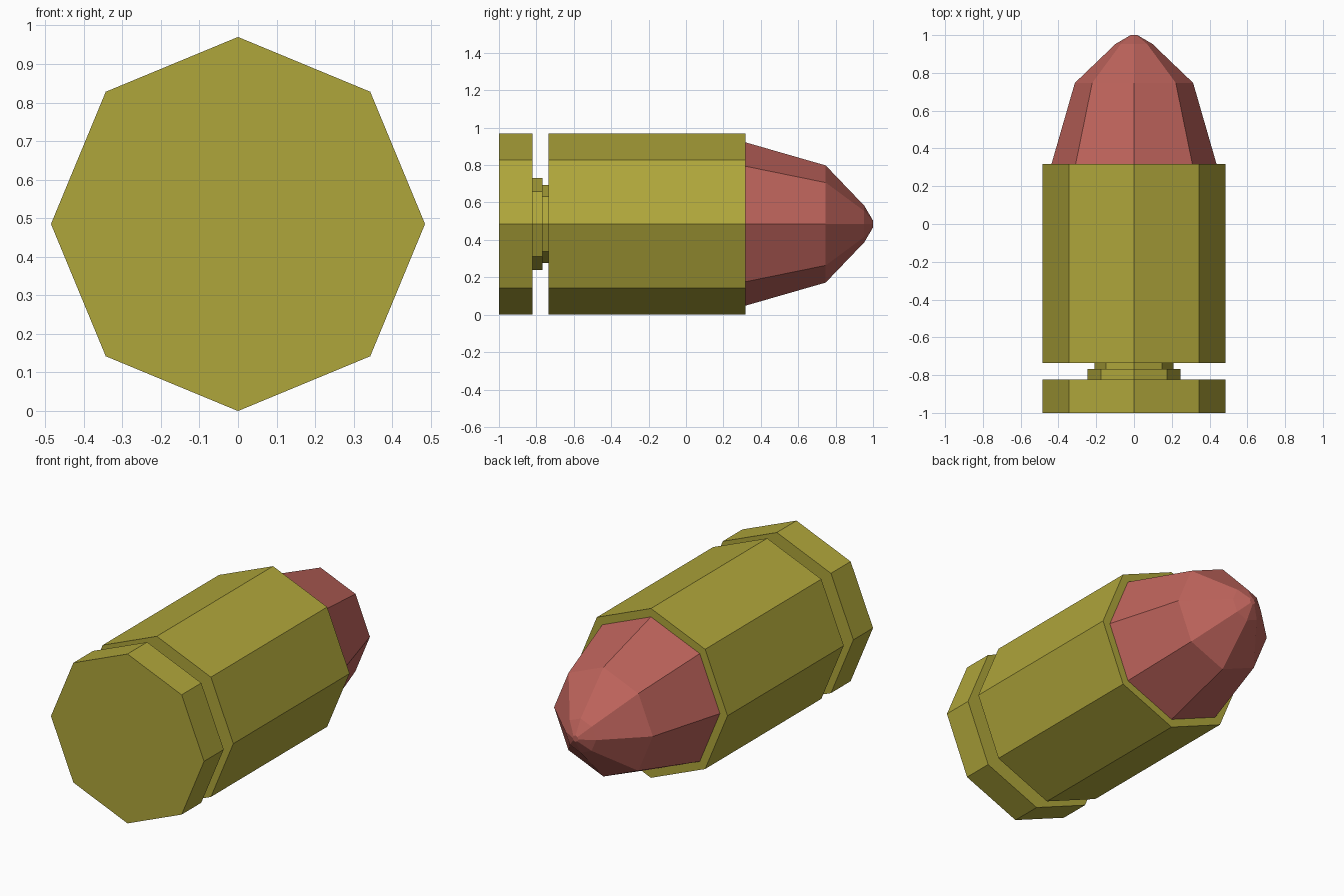
import bpy, bmesh
from math import sin, cos, pi

if "Cube" in bpy.data.objects:
    bpy.data.objects.remove(bpy.data.objects["Cube"])

SIDES = 8
AXIS_Z = 0.485


def material(name, colour):
    m = bpy.data.materials.new(name)
    m.diffuse_color = colour
    m.use_nodes = True
    m.node_tree.nodes["Principled BSDF"].inputs["Base Color"].default_value = m.diffuse_color
    return m


def lathe(name, profile, mat):
    """Revolve (y, radius) stations around the lengthwise axis, capping both ends."""
    bm = bmesh.new()
    rings = []
    for y, r in profile:
        rings.append([bm.verts.new((r * cos(2 * pi * i / SIDES), y,
                                    AXIS_Z + r * sin(2 * pi * i / SIDES)))
                      for i in range(SIDES)])
    for a, b in zip(rings, rings[1:]):
        for i in range(SIDES):
            j = (i + 1) % SIDES
            bm.faces.new((a[i], a[j], b[j], b[i]))
    bm.faces.new(rings[0])
    bm.faces.new(rings[-1])
    bmesh.ops.recalc_face_normals(bm, faces=bm.faces)
    mesh = bpy.data.meshes.new(name)
    bm.to_mesh(mesh)
    bm.free()
    mesh.materials.append(mat)
    obj = bpy.data.objects.new(name, mesh)
    bpy.context.collection.objects.link(obj)
    return obj


brass = material("brass", (0.43, 0.38, 0.043, 1))
red = material("red", (0.51, 0.125, 0.105, 1))

# Case: base rim, stepped extraction groove and main body
lathe("case", [(-1.0, 0.485), (-0.822, 0.485),
               (-0.822, 0.247), (-0.767, 0.247),
               (-0.767, 0.208), (-0.735, 0.208),
               (-0.735, 0.485), (0.317, 0.485)], brass)

# Tapered nose, seated in the case mouth
lathe("nose", [(0.30, 0.442), (0.317, 0.437), (0.747, 0.313),
               (0.953, 0.098), (1.0, 0.018)], red)
